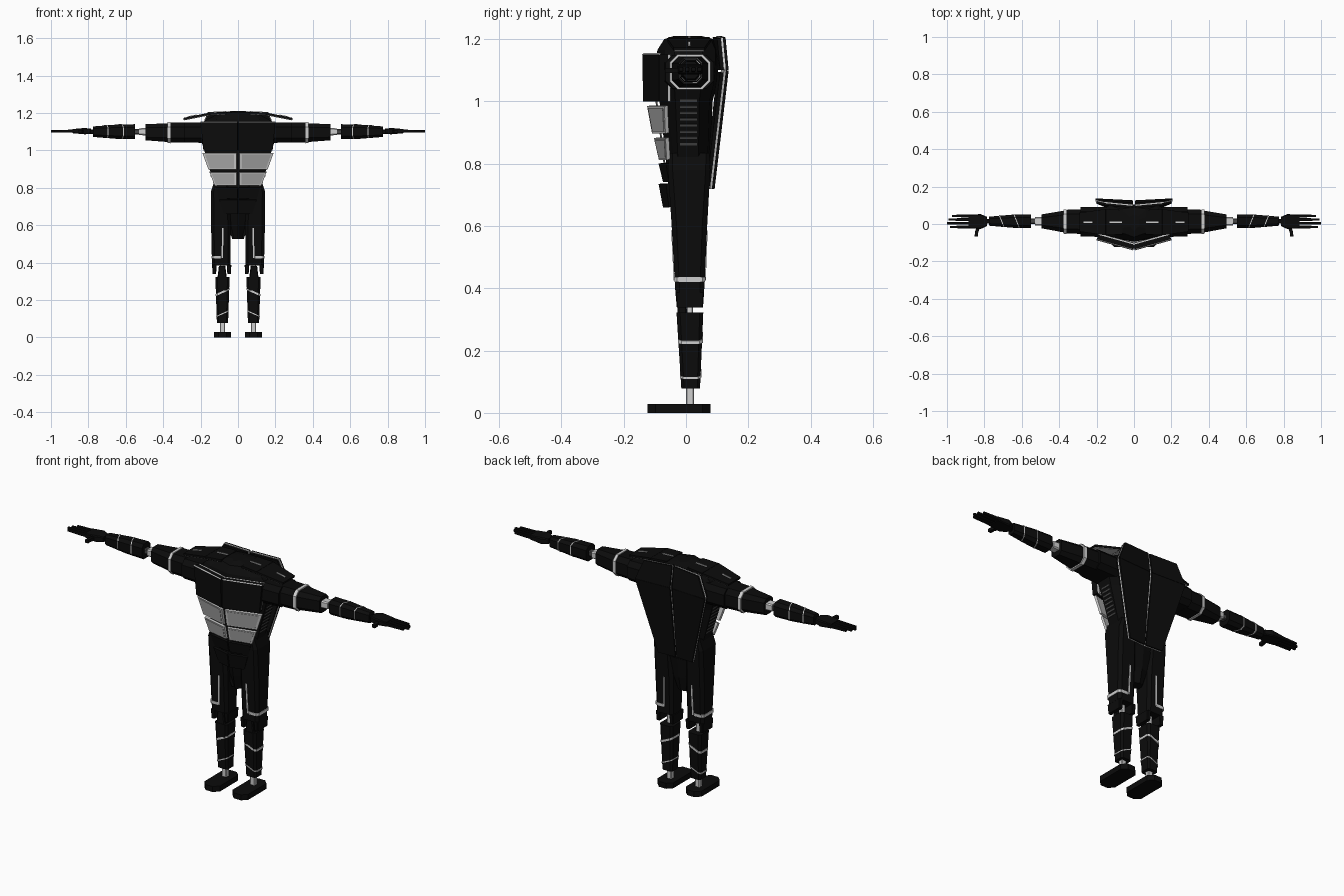
import bpy, bmesh
from mathutils import Vector


def material(name, v):
    m = bpy.data.materials.new(name)
    m.diffuse_color = (v, v, v, 1)
    return m


BLACK = material("armour black", 0.0035)
LIGHT = material("light grey trim", 0.62)
GREY = material("panel grey", 0.42)
VENT = material("vent grey", 0.06)


def finish(name, bm, mat, mirror=True):
    bmesh.ops.recalc_face_normals(bm, faces=bm.faces)
    me = bpy.data.meshes.new(name)
    bm.to_mesh(me)
    bm.free()
    me.materials.append(mat)
    ob = bpy.data.objects.new(name, me)
    bpy.context.collection.objects.link(ob)
    if mirror:
        ob.modifiers.new("mirror", 'MIRROR')
    return ob


def skin(name, rings, mat, mirror=True):
    bm = bmesh.new()
    vs = [[bm.verts.new(p) for p in r] for r in rings]
    n = len(vs[0])
    for a, b in zip(vs, vs[1:]):
        for i in range(n):
            bm.faces.new((a[i], a[(i + 1) % n], b[(i + 1) % n], b[i]))
    bm.faces.new(vs[0])
    bm.faces.new(vs[-1])
    return finish(name, bm, mat, mirror)


def limb(name, axis, spec, mat, chamfer=0.3, tilt=0.0):
    """Eight-sided loft; spec rows are (along, centre a, centre b, half a, half b)."""
    rings = []
    for t, ca, cb, ha, hb in spec:
        c = chamfer * min(ha, hb)
        k = [(ha, hb - c), (ha - c, hb), (c - ha, hb), (-ha, hb - c),
             (-ha, c - hb), (c - ha, -hb), (ha - c, -hb), (ha, c - hb)]
        ring = []
        for a, b in k:
            t2 = t + tilt * a
            ring.append((ca + a, cb + b, t2) if axis == 'z' else (t2, ca + a, cb + b))
        rings.append(ring)
    return skin(name, rings, mat)


def plate(name, pts, direction, th, mat, inset=1.0, lift=0.0):
    """Flat polygon thickened along its normal, towards the given direction."""
    pts = [Vector(p) for p in pts]
    n = (pts[1] - pts[0]).cross(pts[2] - pts[1]).normalized()
    if n.dot(Vector(direction)) < 0:
        n = -n
    c = sum(pts, Vector()) / len(pts)
    low = [c + (p - c) * inset + n * lift for p in pts]
    return skin(name, [low, [p + n * th for p in low]], mat)


def body_ring(z, hx, yf, yb):
    half = [(0, yf), (.7 * hx, yf + .025), (hx, yf * .4), (hx, yb * .5), (.7 * hx, yb - .01), (0, yb)]
    return [(x, y, z) for x, y in half] + [(-x, y, z) for x, y in half[-2:0:-1]]


FRONT, BACK, UP = (0, -1, 0), (0, 1, 0), (0, 0, 1)

# Torso and pelvis
skin("torso", [body_ring(*r) for r in [
    (.70, .09, -.055, .07), (.82, .13, -.065, .08), (1.0, .18, -.085, .085),
    (1.06, .20, -.095, .10), (1.13, .20, -.095, .105), (1.165, .165, -.092, .105),
    (1.20, .10, -.07, .09), (1.21, .03, -.04, .05)]], BLACK, False)
skin("pelvis", [body_ring(*r) for r in [
    (.525, .03, -.025, .045), (.60, .055, -.04, .06), (.705, .10, -.056, .072)]], BLACK, False)

# Chest plate with light backing
chest = [(.004, -.14, 1.15), (.004, -.138, 1.0), (.185, -.086, 1.0), (.2, -.086, 1.15)]
plate("chest_plate", chest, BACK, .03, BLACK)
plate("chest_backing", chest, BACK, .008, LIGHT, 1.0, .03)
plate("chest_top_trim", [(.004, -.139, 1.148), (.2, -.085, 1.148), (.2, -.08, 1.153),
                         (.004, -.134, 1.153)], UP, .003, LIGHT)

# Abdomen panels: light frame with grey inset
for nm, q in (("upper", [(.009, -.125, .985), (.009, -.109, .897), (.158, -.066, .897), (.19, -.07, .985)]),
              ("lower", [(.009, -.103, .882), (.009, -.087, .812), (.125, -.062, .812), (.152, -.066, .882)])):
    plate(nm + "_abdomen_frame", q, BACK, .012, LIGHT)
    plate(nm + "_abdomen_panel", q, FRONT, .002, GREY, .86)

# Dark waist plates
for i, (zt, zb, xt, xb) in enumerate([(.80, .742, .118, .10), (.735, .66, .10, .075)]):
    plate("waist_plate_%d" % i, [(.003, -.088, zt), (.003, -.074, zb), (xb, -.055, zb),
                                 (xt, -.064, zt)], BACK, .012, BLACK)

# Centre trim line down the front
plate("front_centre_line", [(0, -.092, 1.0), (0, -.066, .80), (.003, -.066, .80),
                            (.003, -.092, 1.0)], FRONT, .006, VENT)

# Back plates: upper and lower section with a light sheet beneath
for nm, q in (("upper", [(.006, .103, 1.21), (.16, .118, 1.205), (.205, .128, 1.10), (.008, .118, 1.10)]),
              ("lower", [(.008, .118, 1.10), (.205, .128, 1.10), (.10, .083, .72), (.004, .077, .72)])):
    plate(nm + "_back_plate", q, BACK, .009, BLACK)
    plate(nm + "_back_sheet", q, FRONT, .006, LIGHT, 1.01)
    plate(nm + "_back_core", q, FRONT, .012, BLACK, .96, .006)

# Side vents
for i in range(8):
    z = .86 + i * .02
    x = .13 + (z - .82) * .28
    plate("side_vent_%d" % i, [(x, -.02, z), (x, .035, z), (x + .002, .035, z + .007),
                               (x + .002, -.02, z + .007)], (1, 0, 0), .004, VENT)

# Shoulder pads with grey underside and light strips
pad_in = [(.06, -.055, 1.196), (.06, .075, 1.196), (.15, .08, 1.191), (.15, -.06, 1.191)]
pad_out = [(.15, -.06, 1.191), (.15, .08, 1.191), (.29, .06, 1.163), (.29, -.04, 1.163)]
for nm, q in (("inner", pad_in), ("outer", pad_out)):
    plate(nm + "_shoulder_pad", q, UP, .011, BLACK)
    plate(nm + "_pad_underside", q, (0, 0, -1), .003, GREY, .95)
plate("inner_pad_strip", [(.065, .006, 1.206), (.065, .014, 1.206), (.13, .014, 1.203),
                          (.13, .006, 1.203)], UP, .004, LIGHT)
plate("outer_pad_strip", [(.22, .006, 1.187), (.22, .014, 1.187), (.27, .014, 1.177),
                          (.27, .006, 1.177)], UP, .005, LIGHT)

# Arms
limb("shoulder", 'x', [(.15, .01, 1.095, .08, .055), (.285, .012, 1.095, .078, .053)], BLACK, .45)
limb("upper_arm", 'x', [(.28, .013, 1.095, .066, .054), (.362, .013, 1.095, .063, .053)], BLACK, .45)
limb("arm_band", 'x', [(.36, .013, 1.095, .066, .057), (.376, .013, 1.095, .065, .056)], LIGHT, .45)
limb("lower_sleeve", 'x', [(.375, .013, 1.095, .058, .05), (.495, .014, 1.097, .037, .043)], BLACK, .45)
limb("elbow_joint", 'x', [(.49, .015, 1.10, .024, .02), (.53, .015, 1.10, .022, .018)], LIGHT)
limb("elbow_core", 'x', [(.525, .015, 1.10, .015, .014), (.56, .015, 1.10, .015, .014)], VENT)
limb("forearm", 'x', [(.55, .015, 1.10, .037, .040), (.65, .015, 1.10, .035, .038),
                      (.775, .015, 1.10, .024, .028)], BLACK, .45)
for i, (x, a, b) in enumerate([(.625, .037, .040), (.705, .032, .035)]):
    limb("forearm_stripe_%d" % i, 'x', [(x, .015, 1.10, a, b), (x + .005, .015, 1.10, a, b)],
         LIGHT, .45, .4)

# Hands
limb("wrist", 'x', [(.765, .014, 1.10, .012, .012), (.80, .014, 1.10, .012, .012)], BLACK)
limb("palm", 'x', [(.785, .014, 1.102, .024, .014), (.82, .013, 1.103, .040, .017),
                   (.885, .013, 1.103, .036, .011)], BLACK)
for i, (y, end) in enumerate([(.043, .972), (.024, .992), (.004, 1.0), (-.016, .985)]):
    limb("finger_%d" % i, 'x', [(.87, y, 1.103, .008, .008), (end, y, 1.103, .006, .006)], BLACK)
skin("thumb", [[(x + dx, y, 1.10 + dz) for dx, dz in
                ((-.009, -.008), (.009, -.008), (.009, .008), (-.009, .008))]
               for x, y in ((.832, -.015), (.842, -.045), (.843, -.068))], BLACK)

# Thighs with notched lower edge
limb("thigh", 'z', [(.385, .09, .012, .049, .046), (.60, .091, .011, .053, .057),
                    (.78, .095, .01, .05, .068), (.835, .09, .01, .036, .065)], BLACK)
for nm, x in (("outer", .1265), ("inner", .0475)):
    limb(nm + "_thigh_flap", 'z', [(.338, x, .0125, .0095, .042), (.387, x, .012, .012, .046)], BLACK)
limb("thigh_band", 'z', [(.421, .1115, .012, .031, .0495), (.436, .1115, .012, .031, .0505)], LIGHT)
for nm, d, y0, y1 in (("front", FRONT, -.0365, -.0445), ("back", BACK, .0605, .0665)):
    plate(nm + "_thigh_stripe", [(.0805, y0, .425), (.0885, y0, .425), (.0845, y1, .585),
                                 (.0765, y1, .585)], d, .003, LIGHT)

# Knees and lower legs
limb("knee_joint", 'z', [(.30, .085, .012, .012, .01), (.40, .085, .012, .012, .01)], LIGHT)
limb("kneecap", 'z', [(.31, .085, -.012, .026, .016), (.383, .085, -.014, .017, .013)], BLACK)
limb("lower_leg", 'z', [(.078, .083, .015, .030, .030), (.322, .083, .0125, .038, .043)], BLACK)
for i, (z, a, b, t) in enumerate([(.237, .0365, .0405, .011), (.124, .0335, .0345, .006)]):
    limb("leg_stripe_%d" % i, 'z', [(z, .083, .0145, a, b), (z + t, .083, .0145, a, b)],
         LIGHT, .3, -.45)

# Ankles and feet
limb("ankle", 'z', [(.025, .083, .013, .014, .013), (.085, .083, .013, .014, .013)], LIGHT)
limb("foot", 'z', [(0, .083, -.0225, .046, .1015), (.029, .083, -.0225, .046, .1015)], BLACK, .55)
